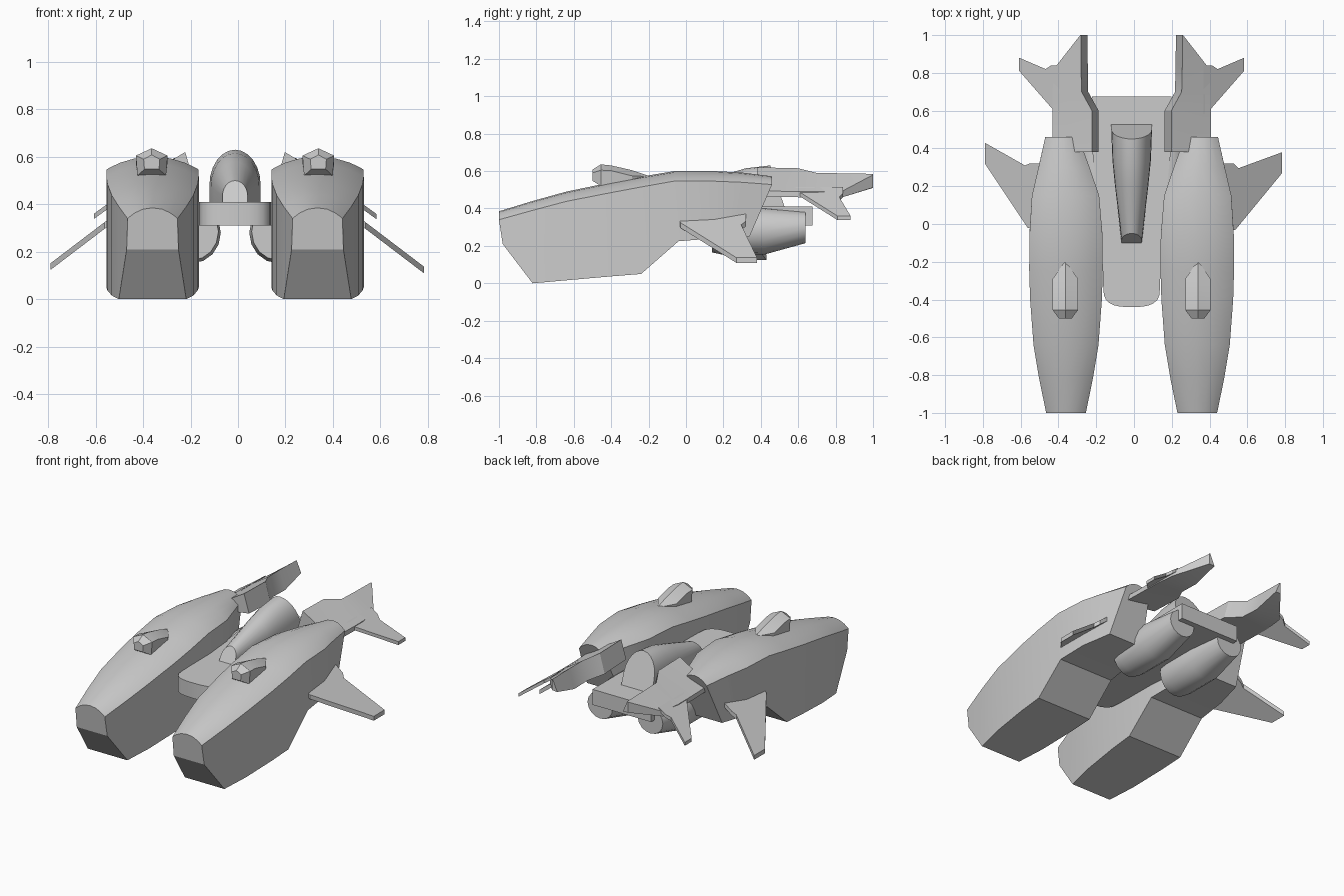
import bpy, bmesh, math

if "Cube" in bpy.data.objects:
    bpy.data.objects.remove(bpy.data.objects["Cube"])

CX = -0.0125          # centre line of the hull
SIDES = {"right": 1, "left": -1}


def finish(name, bm, angle=30):
    bmesh.ops.remove_doubles(bm, verts=bm.verts, dist=1e-5)
    bmesh.ops.recalc_face_normals(bm, faces=bm.faces)
    me = bpy.data.meshes.new(name)
    bm.to_mesh(me)
    bm.free()
    ob = bpy.data.objects.new(name, me)
    bpy.context.collection.objects.link(ob)
    bpy.ops.object.select_all(action='DESELECT')
    ob.select_set(True)
    bpy.context.view_layer.objects.active = ob
    bpy.ops.object.shade_smooth_by_angle(angle=math.radians(angle))
    return ob


def loft(name, rings, s=1):
    """Skin closed rings of equal length and cap both ends; s mirrors in x."""
    bm = bmesh.new()
    rows = [[bm.verts.new((CX + s * x, y, z)) for x, y, z in r] for r in rings]
    n = len(rows[0])
    for a, b in zip(rows, rows[1:]):
        for i in range(n):
            j = (i + 1) % n
            bm.faces.new((a[i], a[j], b[j], b[i]))
    bm.faces.new(rows[0])
    bm.faces.new(rows[-1])
    return finish(name, bm)


def plate(name, outline, height, thick, s=1):
    """Flat plate from an x,y outline; height(x) tilts it."""
    rings = [[(x, y, height(x) + d) for x, y in outline] for d in (-thick / 2, thick / 2)]
    return loft(name, rings, s)


def interp(table, y):
    for a, b in zip(table, table[1:]):
        if y <= b[0]:
            t = (y - a[0]) / (b[0] - a[0])
            return [p + (q - p) * t for p, q in zip(a[1:], b[1:])]
    return table[-1][1:]


# Pod plan: y, half width, centre x
PLAN = [(-1, .105, .3475), (-.82, .142, .3475), (-.64, .172, .3475), (-.4, .19, .3475),
        (-.2, .196, .3475), (0, .192, .3475), (.15, .178, .35), (.3, .135, .358), (.47, .085, .37)]
# Pod profile: y bottom, z bottom, y top, z shoulder, z crest
POD = [(-.98, .21, -1, .34, .385), (-.82, 0, -.82, .39, .44), (-.64, .016, -.64, .438, .49),
       (-.4, .037, -.4, .485, .54), (-.24, .05, -.24, .515, .57), (-.04, .225, -.06, .547, .60),
       (.15, .24, .15, .546, .60), (.25, .245, .3, .54, .592), (.34, .25, .46, .528, .572)]


def pod_ring(yb, zb, yt, zs, zc):
    wb, cb = interp(PLAN, yb)
    wt, ct = interp(PLAN, yt)
    ring = [(cb - wb, yb, zb), (cb + wb, yb, zb)]
    for i in range(9):
        u = math.cos(math.pi * i / 8)
        ring.append((ct + wt * u, yt, zs + (zc - zs) * (1 - abs(u) ** 2.2)))
    return ring


def house(y, w, z0, z1, z2, lean=0):
    """Five-sided section of the pod-top blister."""
    c = .351
    return [(c - w * .9, y - lean, z0), (c + w * .9, y - lean, z0), (c + w, y, z1), (c, y, z2), (c - w, y, z1)]


def circle(cx, y, cz, rx, rz, n=16):
    return [(cx + rx * math.cos(2 * math.pi * i / n), y, cz + rz * math.sin(2 * math.pi * i / n))
            for i in range(n)]


def boom_ring(y, xi, zi, xr, zr, xo, zo, zb):
    return [(xi, y, zi), (xr, y, zr), (xo, y, zo), (xo, y, zb)]


for side, s in SIDES.items():
    # Main pods
    loft(side + "_pod", [pod_ring(*p) for p in POD], s)

    # Faceted blisters on the pod tops
    loft(side + "_blister", [house(-.5, .034, .548, .59, .608), house(-.455, .067, .52, .605, .636),
                             house(-.40, .067, .525, .602, .63),
                             house(-.29, .067, .54, .575, .605), house(-.20, .004, .55, .57, .575)], s)

    # Tapered engines under the deck
    loft(side + "_engine", [circle(.18, .14, .285, .11, .12), circle(.18, .2, .28, .12, .128),
                            circle(.18, .42, .28, .12, .126), circle(.18, .64, .30, .09, .085)], s)

    # Tail booms: a ridge with a steep inner wall and an outward slope
    loft(side + "_tail_boom", [boom_ring(.38, .175, .50, .21, .62, .42, .495, .465),
                               boom_ring(.60, .175, .49, .21, .615, .42, .49, .46),
                               boom_ring(.70, .23, .47, .265, .59, .42, .49, .458),
                               boom_ring(.83, .232, .465, .268, .588, .405, .49, .458),
                               boom_ring(1.0, .235, .51, .268, .585, .272, .58, .512)], s)

    # Small drooping tail fins
    plate(side + "_tail_fin", [(.38, .58), (.42, .61), (.595, .81), (.595, .88), (.455, .82), (.425, .84), (.38, .84)],
          lambda x: .475 - (x - .42) * .72, .022, s)

    # Drooping main wings; the left one sits slightly further back
    tip, dy = (.797, 0) if s > 0 else (.777, .05)
    plate(side + "_wing", [(.48, -.04), (.55, -.03 + dy * .2), (tip, .27 + dy), (tip, .38 + dy),
                           (.565, .295 + dy * .3), (.54, .32), (.48, .32)],
          lambda x: .318 - (x - .54) * .76, .028, s)

# Central deck with rounded front
front = [(.15 * math.copysign(abs(math.cos(a)) ** .7, math.cos(a)), -.34 - .10 * math.sin(a) ** .7 if 0 < a < math.pi else -.34)
         for a in [math.pi * i / 12 for i in range(13)]]
plate("deck", front + [(-.16, 0), (-.21, .4), (-.21, .675), (.21, .675), (.21, .4), (.16, 0)],
      lambda x: .36, .10)


# Central arched spine, flaring to the rear with slanted ends
def arch(yb, yt, w, h):
    pts = [(w, yb, .40)]
    for i in range(13):
        a = math.pi * i / 12
        k = .35 + .65 * math.sin(a)
        pts.append((w * math.cos(a), yb + (yt - yb) * k, .40 + h * k))
    return pts + [(-w, yb, .40)]


loft("spine", [arch(-.105, -.05, .053, .10), arch(.2, .2, .088, .18),
               arch(.35, .32, .102, .215), arch(.53, .45, .108, .23)])
